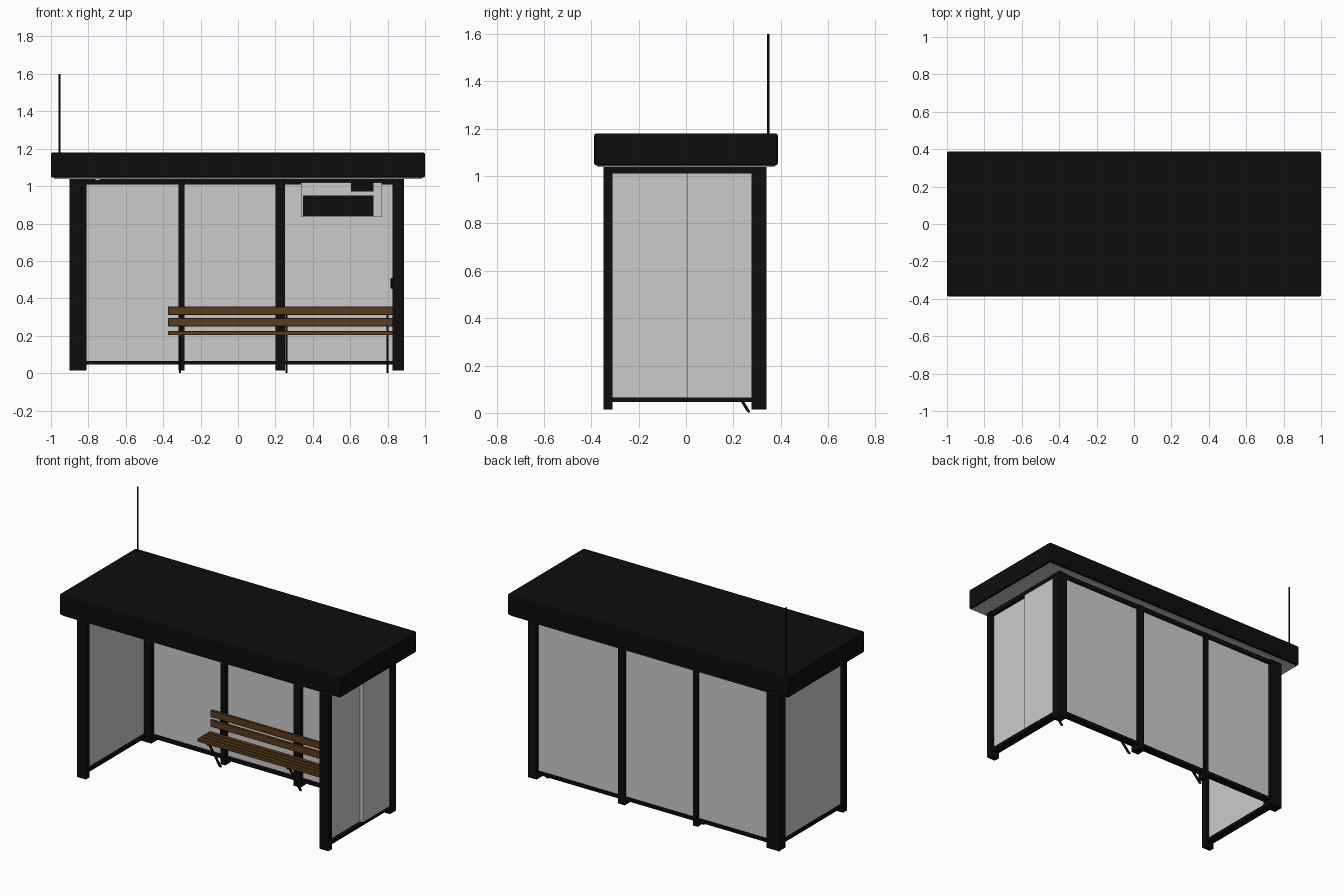
import bpy, bmesh
from mathutils import Vector

if "Cube" in bpy.data.objects:
    bpy.data.objects.remove(bpy.data.objects["Cube"])


def material(name, rgb):
    m = bpy.data.materials.new(name)
    m.diffuse_color = (*rgb, 1)
    m.use_nodes = True
    m.node_tree.nodes["Principled BSDF"].inputs["Base Color"].default_value = m.diffuse_color
    return m


BLACK = material("black_paint", (0.004, 0.004, 0.004))
WOOD = material("wood", (0.105, 0.045, 0.012))


def finish(name, bm, mat, bevel=0, segments=1):
    me = bpy.data.meshes.new(name)
    bm.to_mesh(me)
    bm.free()
    ob = bpy.data.objects.new(name, me)
    bpy.context.collection.objects.link(ob)
    if mat:
        me.materials.append(mat)
    if bevel:
        mod = ob.modifiers.new("bevel", 'BEVEL')
        mod.width = bevel
        mod.segments = segments
    return ob


def box(name, x, y, z, mat=None, bevel=0, segments=1):
    """Box from (min, max) ranges."""
    bm = bmesh.new()
    bmesh.ops.create_cube(bm, size=1)
    for v in bm.verts:
        v.co = Vector([(a + b) / 2 + c * (b - a) for (a, b), c in zip((x, y, z), v.co)])
    return finish(name, bm, mat, bevel, segments)


def cylinder(name, x, y, z, r, mat, sides=16):
    bm = bmesh.new()
    bmesh.ops.create_cone(bm, cap_ends=True, segments=sides, radius1=r, radius2=r, depth=z[1] - z[0])
    bmesh.ops.translate(bm, verts=bm.verts, vec=(x, y, (z[0] + z[1]) / 2))
    for f in bm.faces:
        f.smooth = len(f.verts) == 4
    return finish(name, bm, mat)


def profile(name, pts, x, mat):
    """Extrude a y-z outline across the x range."""
    bm = bmesh.new()
    f = bm.faces.new([bm.verts.new((x[0], *p)) for p in pts])
    new = bmesh.ops.extrude_face_region(bm, geom=[f])["geom"]
    bmesh.ops.translate(bm, verts=[v for v in new if isinstance(v, bmesh.types.BMVert)],
                        vec=(x[1] - x[0], 0, 0))
    bmesh.ops.recalc_face_normals(bm, faces=bm.faces)
    return finish(name, bm, mat)


# Roof, soffit and antenna
box("roof", (-1, 1), (-0.388, 0.388), (1.045, 1.18), BLACK, 0.01, 2)
box("soffit", (-0.985, 0.985), (-0.373, 0.373), (1.038, 1.05))
cylinder("antenna", -0.955, 0.347, (1.17, 1.6), 0.005, BLACK, 12)
cylinder("roof_lamp", -0.75, 0, (1.03, 1.04), 0.015, None)

# Posts
H = (0.015, 1.04)
box("front_left_post", (-0.9, -0.838), (-0.348, -0.31), H, BLACK)
box("front_right_post", (0.825, 0.887), (-0.348, -0.31), H, BLACK)
box("back_left_post", (-0.9, -0.81), (0.276, 0.34), H, BLACK)
box("back_right_post", (0.825, 0.887), (0.276, 0.34), H, BLACK)
box("back_post_1", (-0.317, -0.285), (0.276, 0.336), H, BLACK)
box("back_post_2", (0.2, 0.25), (0.276, 0.336), H, BLACK)

# Rails along the back and both sides
for label, z in (("bottom", (0.045, 0.066)), ("top", (1.01, 1.04))):
    box("back_%s_rail" % label, (-0.82, 0.83), (0.288, 0.332), z, BLACK)
    box("left_%s_rail" % label, (-0.892, -0.846), (-0.315, 0.28), z, BLACK)
    box("right_%s_rail" % label, (0.833, 0.884), (-0.315, 0.28), z, BLACK)

# Glass panels
Z = (0.06, 1.015)
xs = (-0.815, -0.3, 0.225, 0.83)
for i in range(3):
    box("back_glass_%d" % (i + 1), xs[i:i + 2], (0.304, 0.322), Z)
box("left_glass", (-0.882, -0.862), (-0.315, 0.28), Z)
box("right_glass_front", (0.848, 0.864), (-0.315, 0.01), Z)
box("right_glass_back", (0.848, 0.884), (0.005, 0.28), Z)

# Information board, display and clock
box("info_board", (0.337, 0.77), (0.264, 0.277), (0.834, 1.02))
box("info_display", (0.348, 0.725), (0.256, 0.266), (0.84, 0.95), BLACK)
box("clock_display", (0.605, 0.725), (0.256, 0.266), (0.97, 1.02), BLACK)
box("help_button", (0.815, 0.85), (-0.03, 0.03), (0.45, 0.51), BLACK, 0.006)

# Bench slats
BX = (-0.374, 0.848)
for i in range(4):
    y = 0.122 + i * 0.033
    box("seat_slat_%d" % (i + 1), BX, (y, y + 0.026), (0.203, 0.225), WOOD, 0.002)
for i, z in enumerate((0.25, 0.312)):
    box("backrest_slat_%d" % (i + 1), BX, (0.252, 0.269), (z, z + 0.044), WOOD, 0.002)

# Bench supports
for i, x in enumerate((-0.31, 0.26, 0.80)):
    X = (x - 0.005, x + 0.005)
    profile("bench_leg_%d" % (i + 1), [(0.14, 0.2), (0.152, 0.2), (0.271, 0.006), (0.265, 0), (0.256, 0.007)], X, BLACK)
    box("seat_bracket_%d" % (i + 1), X, (0.128, 0.28), (0.193, 0.203), BLACK)
    box("backrest_bracket_%d" % (i + 1), X, (0.269, 0.281), (0.193, 0.345), BLACK)
